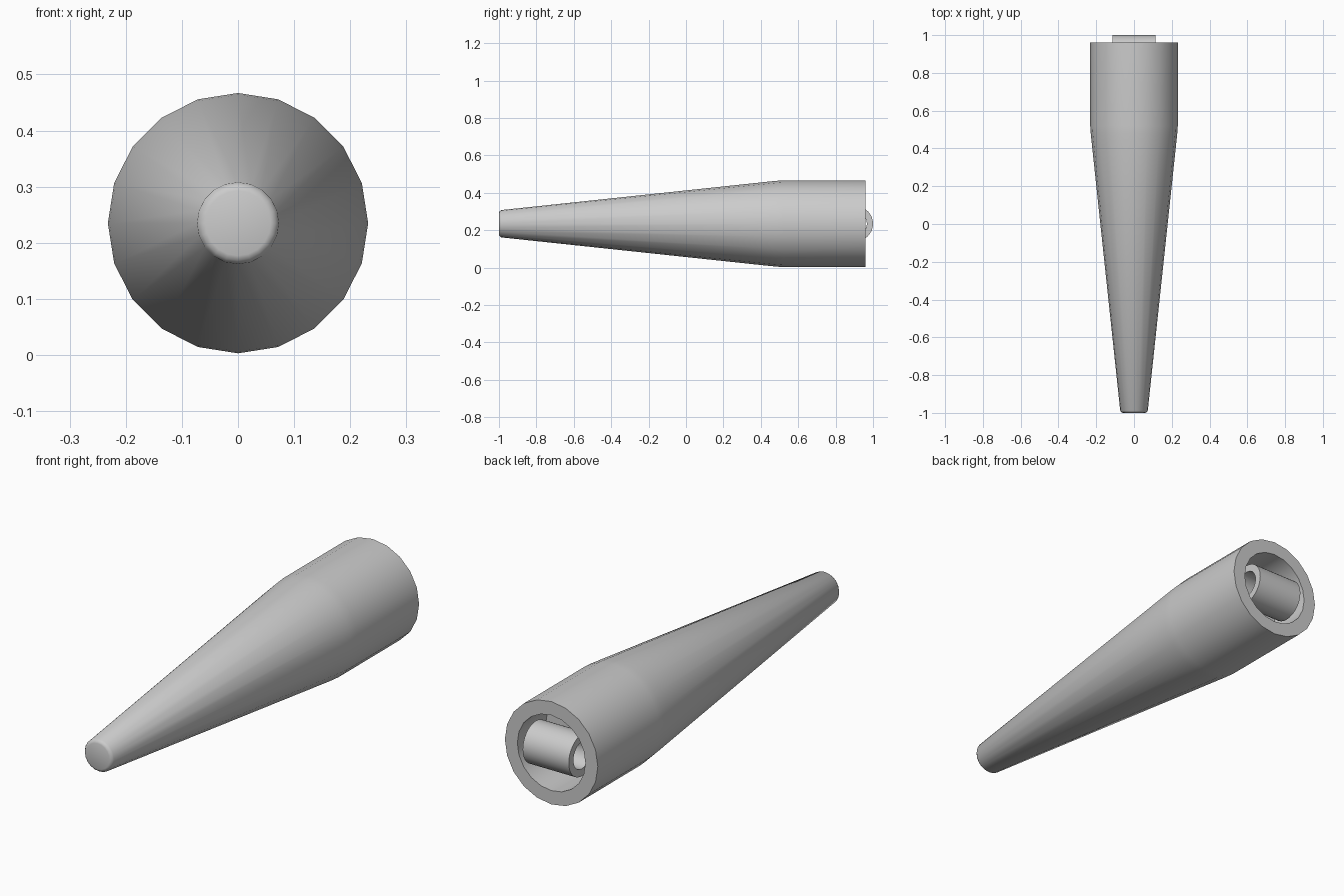
import bpy, bmesh, math

if "Cube" in bpy.data.objects:
    bpy.data.objects.remove(bpy.data.objects["Cube"])

def lathe(name, profile, sides, axis, centre, closed=False):
    """Revolve (position along axis, radius) pairs around the y or x axis."""
    bm = bmesh.new()
    rings = []
    for t, r in profile:
        ring = []
        for i in range(sides):
            a = 2 * math.pi * i / sides
            c, s = r * math.cos(a), r * math.sin(a)
            off = (c, t, s) if axis == 'y' else (t, c, s)
            ring.append(bm.verts.new([o + p for o, p in zip(centre, off)]))
        rings.append(ring)
    pairs = list(zip(rings, rings[1:]))
    if closed:
        pairs.append((rings[-1], rings[0]))
    else:
        bm.faces.new(rings[0])
        bm.faces.new(rings[-1])
    for a, b in pairs:
        for i in range(sides):
            j = (i + 1) % sides
            bm.faces.new((a[i], a[j], b[j], b[i]))
    bmesh.ops.recalc_face_normals(bm, faces=bm.faces)
    mesh = bpy.data.meshes.new(name)
    bm.to_mesh(mesh)
    bm.free()
    obj = bpy.data.objects.new(name, mesh)
    bpy.context.collection.objects.link(obj)
    bpy.ops.object.select_all(action='DESELECT')
    obj.select_set(True)
    bpy.context.view_layer.objects.active = obj
    bpy.ops.object.shade_smooth_by_angle(angle=math.radians(50))
    return obj

AXIS_Z = 0.235

# Tapered body with a rounded tip and a round socket in the back end
lathe("tapered_body", [
    (-1.0, 0.058), (-0.997, 0.066), (-0.988, 0.073),
    (0.44, 0.225), (0.48, 0.229), (0.52, 0.232), (0.96, 0.232),
    (0.96, 0.170), (0.76, 0.170),
], 20, 'y', (0, 0, AXIS_Z))

# Hollow roller lying across the socket
lathe("roller", [
    (-0.115, 0.094), (0.115, 0.094), (0.115, 0.061), (-0.115, 0.061),
], 32, 'x', (0, 0.906, AXIS_Z), closed=True)
